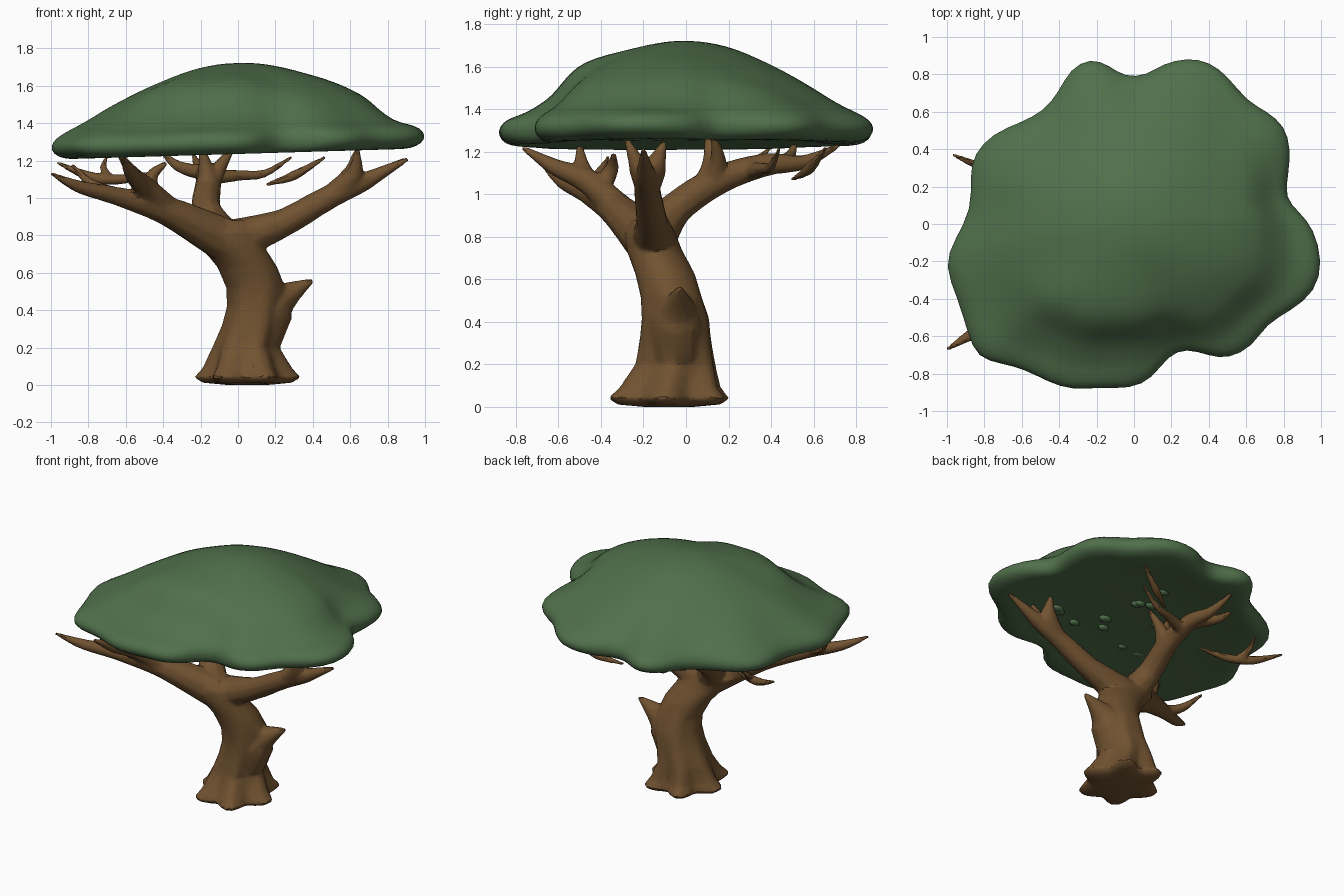
import bpy, bmesh, math, random
from mathutils import Vector, noise

if "Cube" in bpy.data.objects:
    bpy.data.objects.remove(bpy.data.objects["Cube"])

random.seed(4)


def material(name, rgb):
    m = bpy.data.materials.new(name)
    m.diffuse_color = (*rgb, 1)
    m.use_nodes = True
    m.node_tree.nodes["Principled BSDF"].inputs["Base Color"].default_value = m.diffuse_color
    return m


BARK = material("bark", (0.165, 0.085, 0.03))
LEAF = material("foliage", (0.08, 0.16, 0.07))


def finish(bm, name, mat):
    bmesh.ops.recalc_face_normals(bm, faces=bm.faces)
    me = bpy.data.meshes.new(name)
    bm.to_mesh(me)
    bm.free()
    ob = bpy.data.objects.new(name, me)
    bpy.context.collection.objects.link(ob)
    me.materials.append(mat)
    return ob


def bake(ob, angle):
    bpy.ops.object.select_all(action='DESELECT')
    bpy.context.view_layer.objects.active = ob
    ob.select_set(True)
    bpy.ops.object.convert(target='MESH')
    bpy.ops.object.shade_smooth_by_angle(angle=math.radians(angle))


def loft(bm, rings):
    rows = [[bm.verts.new(p) for p in r] for r in rings]
    n = len(rows[0])
    for a, b in zip(rows, rows[1:]):
        for i in range(n):
            bm.faces.new((a[i], a[(i + 1) % n], b[(i + 1) % n], b[i]))
    bm.faces.new(rows[0][::-1])
    bm.faces.new(rows[-1])


def limb(bm, pts, radii, n=10):
    """Tapered tube through the points, smoothed with a spline."""
    pts = [Vector(p) for p in pts]
    ext = [2 * pts[0] - pts[1]] + pts + [2 * pts[-1] - pts[-2]]
    path = []
    for k in range(len(pts) - 1):
        p0, p1, p2, p3 = ext[k:k + 4]
        for j in range(4):
            t = j / 4
            p = 0.5 * (2 * p1 + (p2 - p0) * t + (2 * p0 - 5 * p1 + 4 * p2 - p3) * t * t
                       + (3 * p1 - p0 - 3 * p2 + p3) * t ** 3)
            path.append((p, radii[k] + (radii[k + 1] - radii[k]) * t))
    path.append((pts[-1], radii[-1]))
    rings = []
    for i, (p, r) in enumerate(path):
        d = (path[min(i + 1, len(path) - 1)][0] - path[max(i - 1, 0)][0]).normalized()
        q = Vector((0, 0, 1)).rotation_difference(d)
        rings.append([p + q @ Vector((r * math.cos(a), r * math.sin(a), 0))
                      for a in (2 * math.pi * j / n for j in range(n))])
    loft(bm, rings)


# Trunk: elliptical rings (cx, cy, z, rx, ry, root lobe amount)
bm = bmesh.new()
trunk = [(.05, -.08, .0, .1, .11, .1), (.05, -.08, .012, .21, .23, .16), (.05, -.08, .04, .25, .27, .16),
         (.05, -.075, .09, .215, .23, .13), (.042, -.05, .2, .17, .19, .07), (.075, -.05, .32, .155, .17, .04),
         (.095, -.05, .42, .15, .16, .03), (.095, -.07, .52, .155, .145, .02), (.05, -.1, .63, .16, .14, 0),
         (-.03, -.15, .74, .17, .13, 0), (-.08, -.17, .82, .2, .12, 0), (-.07, -.17, .88, .13, .08, 0)]
loft(bm, [[(cx + rx * (1 + lo * math.cos(6 * a + .5)) * math.cos(a),
            cy + ry * (1 + lo * math.cos(6 * a + .5)) * math.sin(a), z)
           for a in (2 * math.pi * i / 36 for i in range(36))] for cx, cy, z, rx, ry, lo in trunk])
# Broad broken stub on the right
limb(bm, [(.11, -.05, .26), (.19, -.045, .42), (.28, -.035, .49), (.4, -.03, .56)], [.13, .12, .065, .012])
# Right limb with its forks
limb(bm, [(0, -.15, .78), (.25, -.16, .87), (.48, -.18, 1.0), (.68, -.19, 1.09), (.91, -.2, 1.21)],
     [.11, .075, .065, .05, .012])
limb(bm, [(.52, -.18, 1.03), (.61, -.15, 1.12), (.63, -.1, 1.25)], [.06, .06, .012])
limb(bm, [(.52, -.18, 1.03), (.62, -.22, 1.12), (.64, -.28, 1.26)], [.06, .05, .012])
# Front left limb with its forks
limb(bm, [(-.08, -.17, .78), (-.38, -.33, .93), (-.65, -.47, 1.01), (-.85, -.58, 1.06), (-1, -.67, 1.13)],
     [.12, .08, .05, .035, .01])
limb(bm, [(-.36, -.31, .93), (-.5, -.46, 1.06), (-.57, -.62, 1.13), (-.62, -.77, 1.22)], [.07, .06, .04, .012])
limb(bm, [(-.5, -.46, 1.05), (-.56, -.49, 1.13), (-.64, -.5, 1.24)], [.06, .04, .012])
limb(bm, [(-.47, -.4, 1.03), (-.46, -.35, 1.12), (-.38, -.34, 1.19)], [.05, .035, .012])
limb(bm, [(-.66, -.48, 1.02), (-.78, -.43, 1.07), (-.89, -.36, 1.18)], [.04, .03, .01])
# Back limb with its forks
limb(bm, [(-.1, -.15, .8), (-.17, -.04, .94), (-.16, .16, 1.07), (-.17, .38, 1.14), (-.2, .55, 1.15), (-.24, .72, 1.23)],
     [.11, .08, .07, .055, .035, .012])
limb(bm, [(-.16, .1, 1.05), (-.17, .12, 1.15), (-.2, .1, 1.29)], [.065, .045, .012])
limb(bm, [(-.16, .12, 1.05), (-.1, .15, 1.16), (-.02, .13, 1.28)], [.06, .04, .012])
limb(bm, [(-.16, .3, 1.11), (.0, .36, 1.12), (.14, .4, 1.13), (.29, .44, 1.22)], [.045, .03, .022, .01])
limb(bm, [(-.17, .38, 1.13), (-.32, .48, 1.17), (-.42, .52, 1.26)], [.045, .03, .01])
# Thin boughs under the crown edge
limb(bm, [(-.42, .15, 1.14), (-.62, .22, 1.1), (-.78, .29, 1.11), (-.97, .37, 1.19)], [.01, .028, .03, .01])
limb(bm, [(-.68, .25, 1.1), (-.72, .33, 1.16), (-.7, .4, 1.22)], [.025, .02, .01])
limb(bm, [(.15, .5, 1.07), (.3, .58, 1.12), (.47, .66, 1.22)], [.01, .028, .01])
wood = finish(bm, "trunk_and_branches", BARK)
m = wood.modifiers.new("fuse", 'REMESH')
m.mode, m.voxel_size = 'VOXEL', .011
m = wood.modifiers.new("soften", 'SMOOTH')
m.factor, m.iterations = .5, 4
m = wood.modifiers.new("reduce", 'DECIMATE')
m.ratio = .12
bake(wood, 30)

# Crown: lobed plan outline, swept by a domed profile
outline = [(1, -.2), (.95, -.02), (.88, .06), (.80, .14), (.82, .26), (.83, .4), (.8, .52), (.7, .6), (.6, .65),
           (.5, .78), (.4, .86), (.28, .88), (.15, .85), (.07, .79), (-.05, .78), (-.13, .84), (-.23, .88),
           (-.34, .82), (-.4, .7), (-.48, .6), (-.6, .54), (-.75, .48), (-.85, .37), (-.87, .25), (-.86, .08),
           (-.95, -.08), (-1.01, -.22), (-.93, -.4), (-.88, -.58), (-.83, -.71), (-.7, -.74), (-.58, -.77),
           (-.45, -.84), (-.33, -.88), (-.18, -.865), (-.02, -.875), (.1, -.82), (.18, -.7), (.28, -.66),
           (.4, -.7), (.5, -.715), (.63, -.65), (.7, -.53), (.83, -.46), (.96, -.36)]
profile = [(.06, 1.722), (.16, 1.712), (.27, 1.69), (.38, 1.652), (.5, 1.605), (.6, 1.56), (.67, 1.525),
           (.73, 1.495), (.79, 1.46), (.87, 1.415), (.94, 1.38), (.99, 1.345), (1.015, 1.305), (1.0, 1.262),
           (.95, 1.237), (.88, 1.232), (.75, 1.245), (.55, 1.265), (.3, 1.275), (.08, 1.275)]
R = [math.hypot(*p) for p in outline]
n = len(R)
mean = [sum(R[(i + k) % n] for k in range(-4, 5)) / 9 for i in range(n)]


def fold(ang, s, centre, width, at, up):
    """Raised inner layer that drops to a lower outer lobe."""
    w = math.exp(-((ang - centre) / width) ** 4)
    t = math.tanh((at - s) / .04)
    return w * (up if t > 0 else .03) * t * max(0, min(1, (s - .3) * 4, (1 - s) * 8))


rings = []
for k, (s, z) in enumerate(profile):
    ring = []
    for i, (x, y) in enumerate(outline):
        r = s * (mean[i] + (R[i] - mean[i]) * s ** 3) / R[i]
        p = Vector((x * r, y * r, z + .03 * x * r))
        if k < 12:
            a = math.degrees(math.atan2(y, x))
            p.z += fold(a, s, -20, 40, .79, .025) + fold(a, s, -108, 38, .68, .045)
            p.z += .012 * s * noise.noise(p * 4)
            p.z -= .03 * max(0, y * r) * min(1, (1 - s) * 4)
        ring.append(p)
    rings.append(ring)
bm = bmesh.new()
loft(bm, rings)
crown = finish(bm, "crown", LEAF)
m = crown.modifiers.new("round", 'SUBSURF')
m.levels = m.render_levels = 1
bake(crown, 60)

# Small leaf clumps hanging from the underside
bm = bmesh.new()
for i in range(12):
    a, d = random.uniform(0, 6.28), random.uniform(.15, .6)
    res = bmesh.ops.create_icosphere(bm, subdivisions=2, radius=1)
    size = random.uniform(.03, .06)
    for v in res['verts']:
        v.co = Vector((d * math.cos(a), d * math.sin(a), 1.27)) + Vector((v.co.x * size, v.co.y * size * .7, v.co.z * .02))
bake(finish(bm, "leaf_clumps", LEAF), 60)
